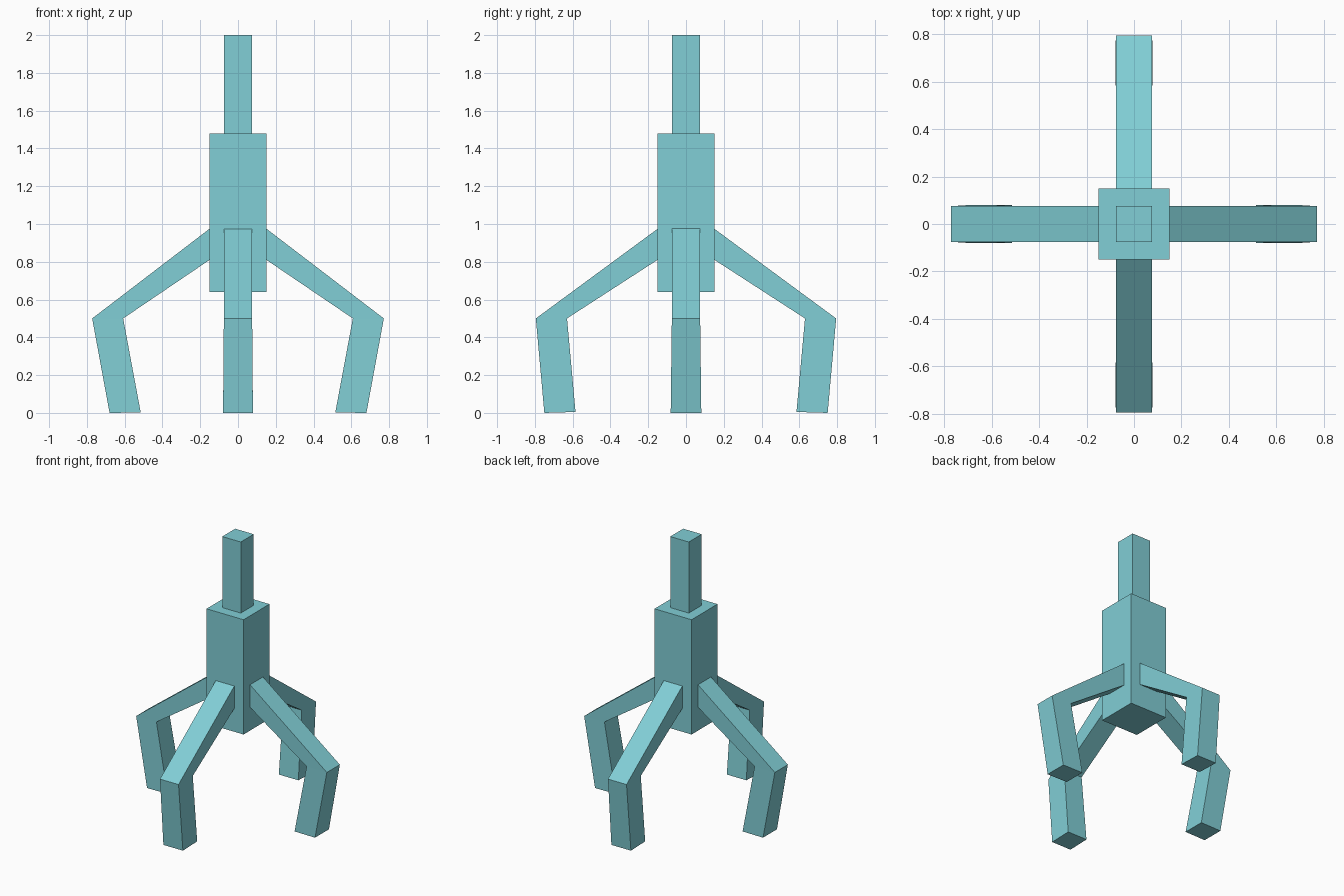
import bpy, bmesh
from math import pi
from mathutils import Matrix

if "Cube" in bpy.data.objects:
    bpy.data.objects.remove(bpy.data.objects["Cube"])

teal = bpy.data.materials.new("teal")
teal.diffuse_color = (0.22, 0.62, 0.67, 1)
teal.use_nodes = True
teal.node_tree.nodes["Principled BSDF"].inputs["Base Color"].default_value = teal.diffuse_color


def finish(name, bm):
    bmesh.ops.recalc_face_normals(bm, faces=bm.faces)
    mesh = bpy.data.meshes.new(name)
    bm.to_mesh(mesh)
    bm.free()
    mesh.materials.append(teal)
    obj = bpy.data.objects.new(name, mesh)
    bpy.context.collection.objects.link(obj)
    return obj


def box(name, half, z0, z1):
    bm = bmesh.new()
    bmesh.ops.create_cube(bm, size=1)
    bmesh.ops.scale(bm, vec=(2 * half, 2 * half, z1 - z0), verts=bm.verts)
    bmesh.ops.translate(bm, vec=(0, 0, (z0 + z1) / 2), verts=bm.verts)
    return finish(name, bm)


def leg(name, sections, angle):
    """Square tube through (outer x, outer z, inner x, inner z, half width)."""
    bm = bmesh.new()
    rings = []
    for xo, zo, xi, zi, w in sections:
        ring = [(xo, -w, zo), (xo, w, zo), (xi, w, zi), (xi, -w, zi)]
        rings.append([bm.verts.new(p) for p in ring])
    for a, b in zip(rings, rings[1:]):
        for i in range(4):
            j = (i + 1) % 4
            bm.faces.new((a[i], a[j], b[j], b[i]))
    bm.faces.new(rings[0])
    bm.faces.new(rings[-1])
    bmesh.ops.transform(bm, matrix=Matrix.Rotation(angle, 4, 'Z'), verts=bm.verts)
    return finish(name, bm)


# Central body and neck
box("body", 0.15, 0.64, 1.48)
box("neck", 0.075, 1.47, 2.0)

# Side legs, splayed from hip to knee, then angled in to the foot
side = [(0.14, 0.983, 0.14, 0.817, 0.075),
        (0.772, 0.5, 0.608, 0.5, 0.075),
        (0.68, 0, 0.515, 0.002, 0.081)]
# Front and back legs, reaching slightly further out
front = [(0.14, 0.982, 0.14, 0.817, 0.075),
         (0.795, 0.5, 0.63, 0.5, 0.075),
         (0.75, 0, 0.585, 0.005, 0.079)]

for name, sections, angle in (("right_leg", side, 0), ("back_leg", front, pi / 2),
                              ("left_leg", side, pi), ("front_leg", front, -pi / 2)):
    leg(name, sections, angle)
